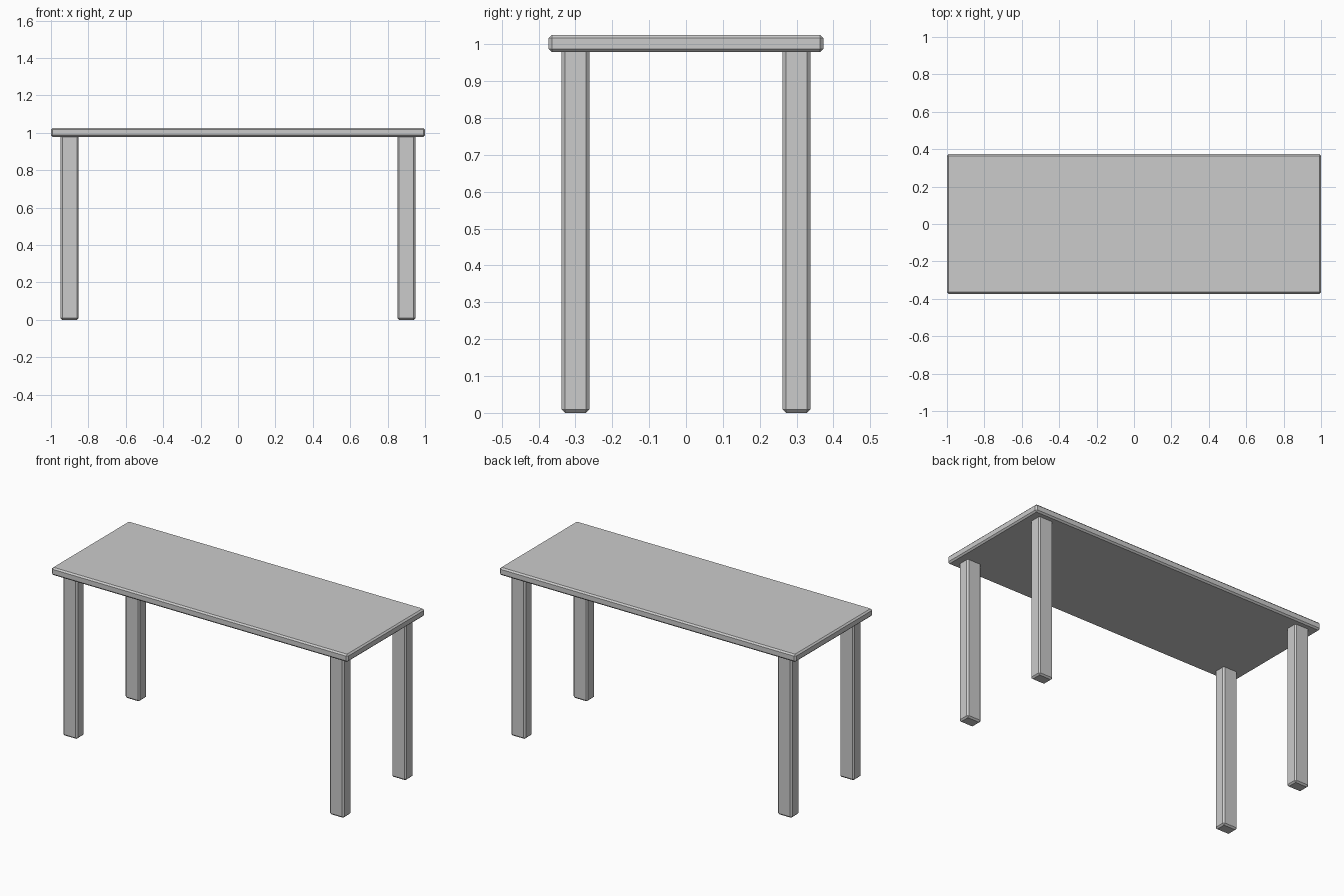
import bpy

if "Cube" in bpy.data.objects:
    bpy.data.objects.remove(bpy.data.objects["Cube"])


def chamfered_box(name, centre, size, chamfer):
    bpy.ops.mesh.primitive_cube_add(size=1, location=centre)
    box = bpy.context.object
    box.name = name
    box.scale = size
    bpy.ops.object.transform_apply(location=False, rotation=False, scale=True)
    bevel = box.modifiers.new("Chamfer", 'BEVEL')
    bevel.width = chamfer
    bevel.segments = 1
    return box


# Tabletop slab
chamfered_box("tabletop", (0, 0, 1.002), (2.0, 0.746, 0.047), 0.009)

# Four legs, running up into the tabletop
for x_name, x in (("left", -0.9), ("right", 0.9)):
    for y_name, y in (("front", -0.3), ("back", 0.3)):
        chamfered_box(f"{y_name}_{x_name}_leg", (x, y, 0.5),
                      (0.097, 0.075, 1.0), 0.009)
